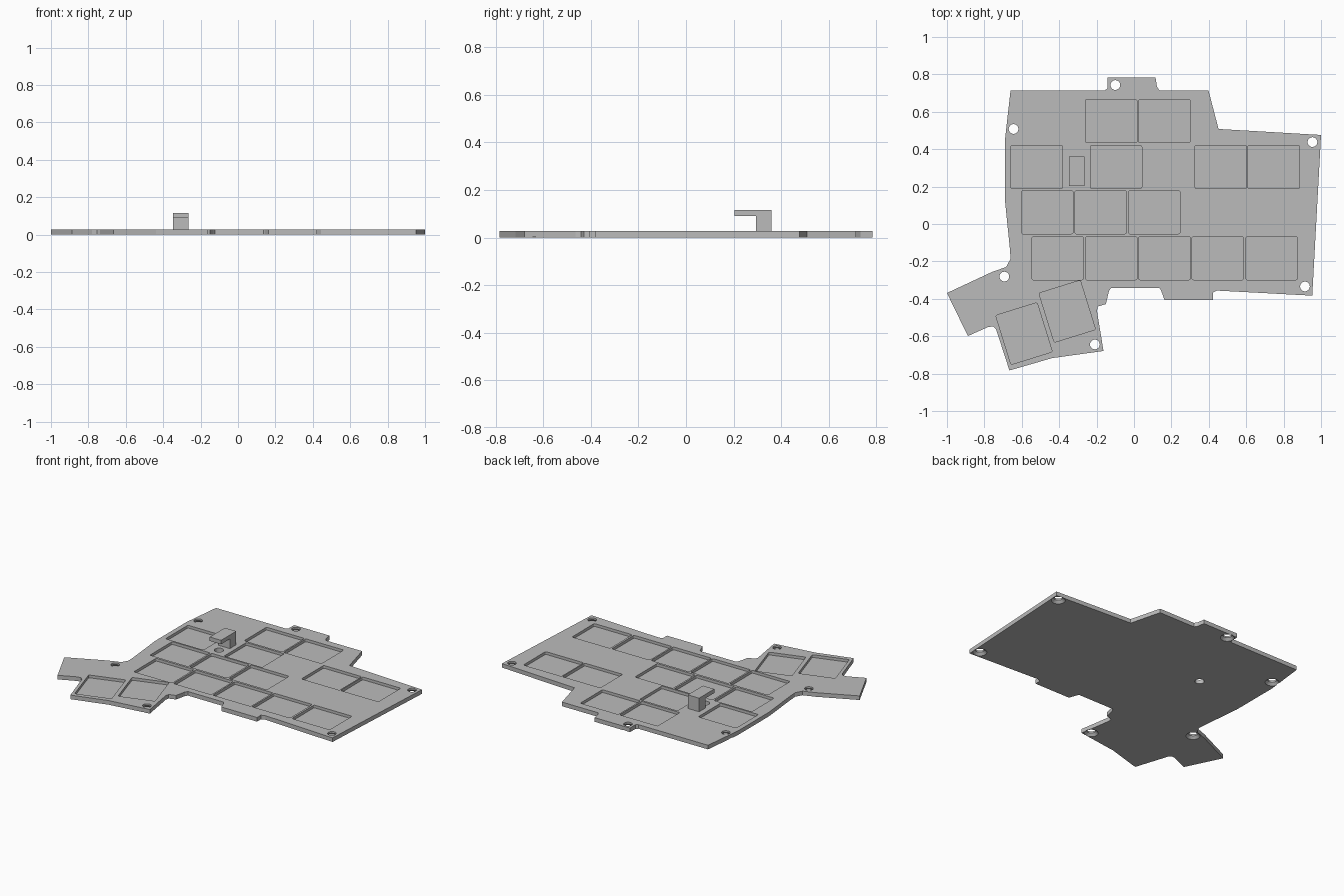
import bpy, bmesh, math
from mathutils import Matrix, Vector

cube = bpy.data.objects.get("Cube")
if cube:
    bpy.data.objects.remove(cube, do_unlink=True)

THICK = 0.027
POCKET_FLOOR = 0.009
KEY_LONG, KEY_SHORT = 0.275, 0.231

grey = bpy.data.materials.new("plain grey")
grey.use_nodes = True
grey.diffuse_color = (0.5, 0.5, 0.5, 1)
grey.node_tree.nodes["Principled BSDF"].inputs["Base Color"].default_value = (0.5, 0.5, 0.5, 1)


def make_object(name, bm):
    bmesh.ops.recalc_face_normals(bm, faces=bm.faces)
    mesh = bpy.data.meshes.new(name)
    bm.to_mesh(mesh)
    bm.free()
    mesh.materials.append(grey)
    obj = bpy.data.objects.new(name, mesh)
    bpy.context.scene.collection.objects.link(obj)
    return obj


def extrude_outline(bm, points, offset):
    """Make a closed prism from a flat outline."""
    face = bm.faces.new([bm.verts.new(p) for p in points])
    new = bmesh.ops.extrude_face_region(bm, geom=[face])["geom"]
    bmesh.ops.translate(bm, verts=[v for v in new if isinstance(v, bmesh.types.BMVert)], vec=offset)


def add_pocket(bm, x, y, angle=0, upright=False):
    """Rounded rectangular cutter for one key recess."""
    w, h = (KEY_SHORT, KEY_LONG) if upright else (KEY_LONG, KEY_SHORT)
    r = 0.008
    turn = Matrix.Rotation(math.radians(angle), 3, 'Z')
    pts = []
    for i, (sx, sy) in enumerate([(1, 1), (-1, 1), (-1, -1), (1, -1)]):
        for step in range(4):
            a = math.radians(90 * i + 30 * step)
            p = Vector((sx * (w / 2 - r) + r * math.cos(a), sy * (h / 2 - r) + r * math.sin(a), 0))
            pts.append(turn @ p + Vector((x, y, POCKET_FLOOR)))
    extrude_outline(bm, pts, (0, 0, 0.05))


def add_cone(bm, x, y, z0, z1, r0, r1):
    bmesh.ops.create_cone(bm, cap_ends=True, segments=32, radius1=r0, radius2=r1,
                          depth=z1 - z0, matrix=Matrix.Translation((x, y, (z0 + z1) / 2)))


# Plate outline, clockwise from the back left corner
outline = [
    (-.66, .715), (-.155, .715), (-.142, .70 + .025), (-.142, .783), (.115, .783),
    (.123, .733), (.136, .715), (.398, .715), (.452, .508), (1, .476),
    (.953, -.383), (.444, -.356), (.422, -.366), (.422, -.406), (.163, -.406),
    (.144, -.353), (.136, -.342), (-.123, -.342), (-.134, -.358), (-.15, -.428),
    (-.193, -.441), (-.198, -.465), (-.163, -.679), (-.438, -.717), (-.666, -.783),
    (-.738, -.561), (-.754, -.548), (-.781, -.551), (-.888, -.599), (-1, -.369),
    (-.76, -.257), (-.684, -.23), (-.66, -.187), (-.663, -.139), (-.69, .128), (-.69, .449),
]
bm = bmesh.new()
extrude_outline(bm, [(x, y, 0) for x, y in outline], (0, 0, THICK))
plate = make_object("key_plate", bm)

# Key recesses: row height, then the centres along the row
rows = [
    (.55, (-.122, .163)),
    (.305, (-.52, -.096, .464, .747)),
    (.063, (-.464, -.178, .108)),
    (-.183, (-.408, -.122, .163, .448, .736)),
]
bm = bmesh.new()
for y, centres in rows:
    for x in centres:
        add_pocket(bm, x, y)
for x, y in [(-.588, -.586), (-.357, -.467)]:
    add_pocket(bm, x, y, 17.3, True)
pockets = make_object("pocket_cutter", bm)

# Screw holes, widened at the underside, and a plain hole below the hook
screws = [(-.644, .508), (-.1, .743), (.954, .438), (.914, -.334), (-.209, -.644), (-.693, -.281)]
bm = bmesh.new()
for x, y in screws:
    add_cone(bm, x, y, -.02, .06, .026, .026)
add_cone(bm, -.306, .24, -.02, .06, .028, .028)
holes = make_object("hole_cutter", bm)
bm = bmesh.new()
for x, y in screws:
    add_cone(bm, x, y, -.002, .016, .044, .026)
sinks = make_object("countersink_cutter", bm)

# Cut the plate, then drop the cutters
for cutter in (pockets, holes, sinks):
    cutter.hide_render = True
    mod = plate.modifiers.new(cutter.name, 'BOOLEAN')
    mod.operation = 'DIFFERENCE'
    mod.solver = 'EXACT'
    mod.object = cutter
bpy.context.view_layer.update()
cut = bpy.data.meshes.new_from_object(plate.evaluated_get(bpy.context.evaluated_depsgraph_get()))
plate.modifiers.clear()
plate.data = cut
for cutter in (pockets, holes, sinks):
    bpy.data.objects.remove(cutter, do_unlink=True)

# Upright hook reaching towards the front
profile = [(.294, THICK), (.36, THICK), (.36, .116), (.203, .116), (.203, .09), (.294, .09)]
bm = bmesh.new()
extrude_outline(bm, [(-.347, y, z) for y, z in profile], (.082, 0, 0))
make_object("cable_hook", bm)
